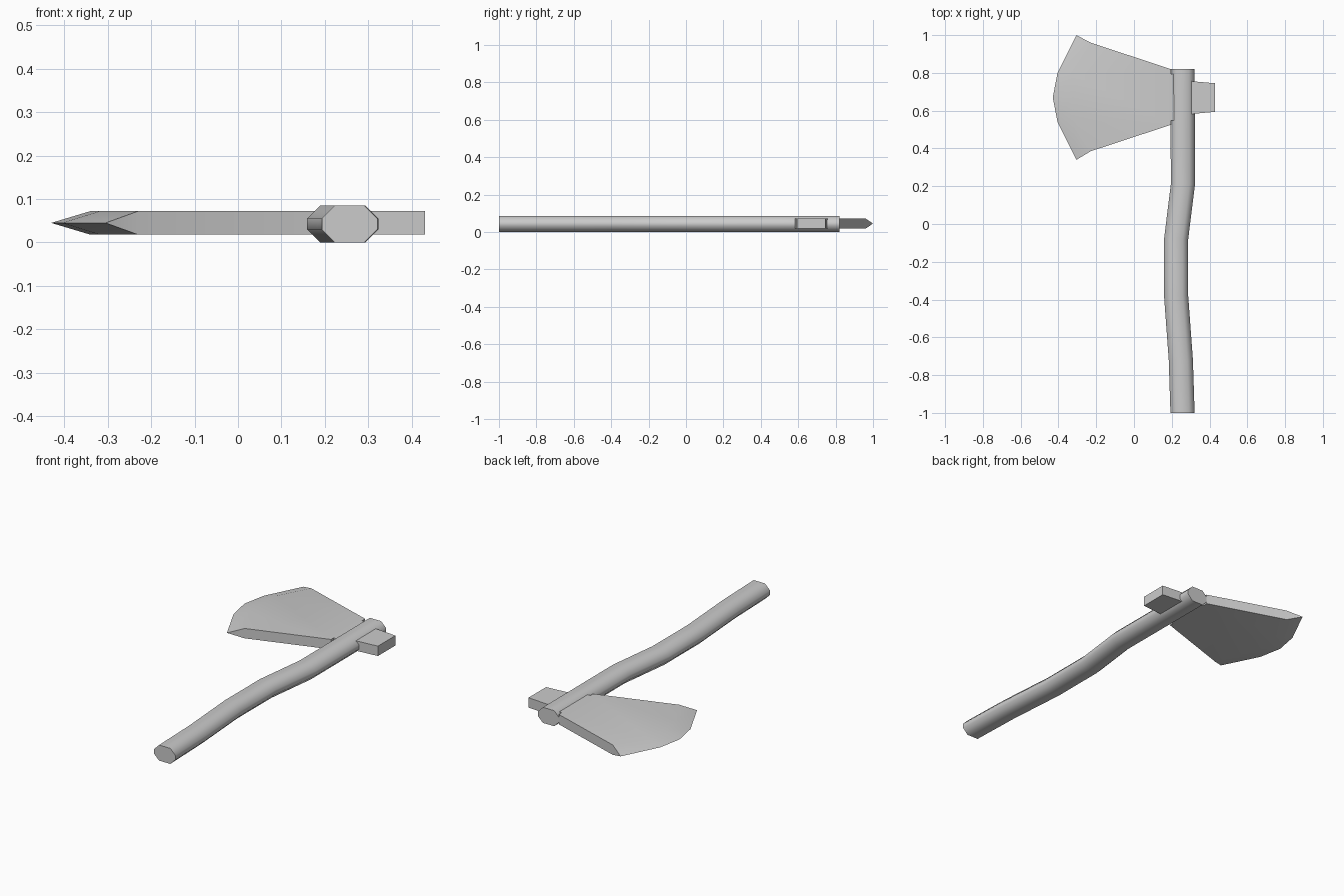
import bpy, bmesh
from math import radians

if "Cube" in bpy.data.objects:
    bpy.data.objects.remove(bpy.data.objects["Cube"])

MID = 0.045


def finish(name, bm, angle):
    bmesh.ops.recalc_face_normals(bm, faces=bm.faces[:])
    mesh = bpy.data.meshes.new(name)
    bm.to_mesh(mesh)
    bm.free()
    mesh.shade_smooth()
    mesh.set_sharp_from_angle(angle=radians(angle))
    obj = bpy.data.objects.new(name, mesh)
    bpy.context.collection.objects.link(obj)
    return obj


def bridge(bm, a, b, closed=True):
    n = len(a)
    for i in range(n if closed else n - 1):
        j = (i + 1) % n
        bm.faces.new((a[i], a[j], b[j], b[i]))


def slab(name, outline, z0=0.018, z1=0.072):
    bm = bmesh.new()
    low, high = ([bm.verts.new((x, y, z)) for x, y in outline] for z in (z0, z1))
    bridge(bm, low, high)
    bm.faces.new(low)
    bm.faces.new(high)
    return finish(name, bm, 30)


# Handle: stretched octagon swept along a gently bent path
section = [(0.064, 0.030), (0.064, 0.055), (0.034, 0.085), (-0.034, 0.085),
           (-0.064, 0.055), (-0.064, 0.030), (-0.034, 0.0), (0.034, 0.0)]
path = [(0.257, -1.0), (0.248, -0.72), (0.223, -0.38), (0.223, -0.08),
        (0.259, 0.21), (0.257, 0.82)]
bm = bmesh.new()
rings = [[bm.verts.new((cx + x, y, z)) for x, z in section] for cx, y in path]
for a, b in zip(rings, rings[1:]):
    bridge(bm, a, b)
bm.faces.new(rings[0])
bm.faces.new(rings[-1])
finish("handle", bm, 60)

# Blade: flat cheeks with a bevel tapering to a curved cutting edge
edge = [(-0.305, 1.0), (-0.405, 0.80), (-0.43, 0.67), (-0.405, 0.54), (-0.305, 0.34)]
inner = [(-0.23, 0.96), (-0.318, 0.79), (-0.34, 0.67), (-0.318, 0.55), (-0.23, 0.385)]
root = [(0.195, 0.525), (0.195, 0.82)]
bm = bmesh.new()
tip = [bm.verts.new((x, y, MID)) for x, y in edge]
cheeks = []
for z in (0.018, 0.072):
    cheek = [bm.verts.new((x, y, z)) for x, y in inner + root]
    bm.faces.new(cheek)
    bridge(bm, cheek[:5], tip, closed=False)
    cheeks.append(cheek)
low, high = cheeks
bridge(bm, low[4:] + low[:1], high[4:] + high[:1], closed=False)
for i in (0, 4):
    bm.faces.new((low[i], high[i], tip[i]))
finish("blade", bm, 30)

# Tenon joining the blade to the handle
slab("blade_tenon", [(0.19, 0.548), (0.24, 0.548), (0.24, 0.793), (0.19, 0.793)])

# Poll: tapered block behind the handle
slab("poll", [(0.28, 0.58), (0.43, 0.594), (0.43, 0.745), (0.28, 0.758)])
